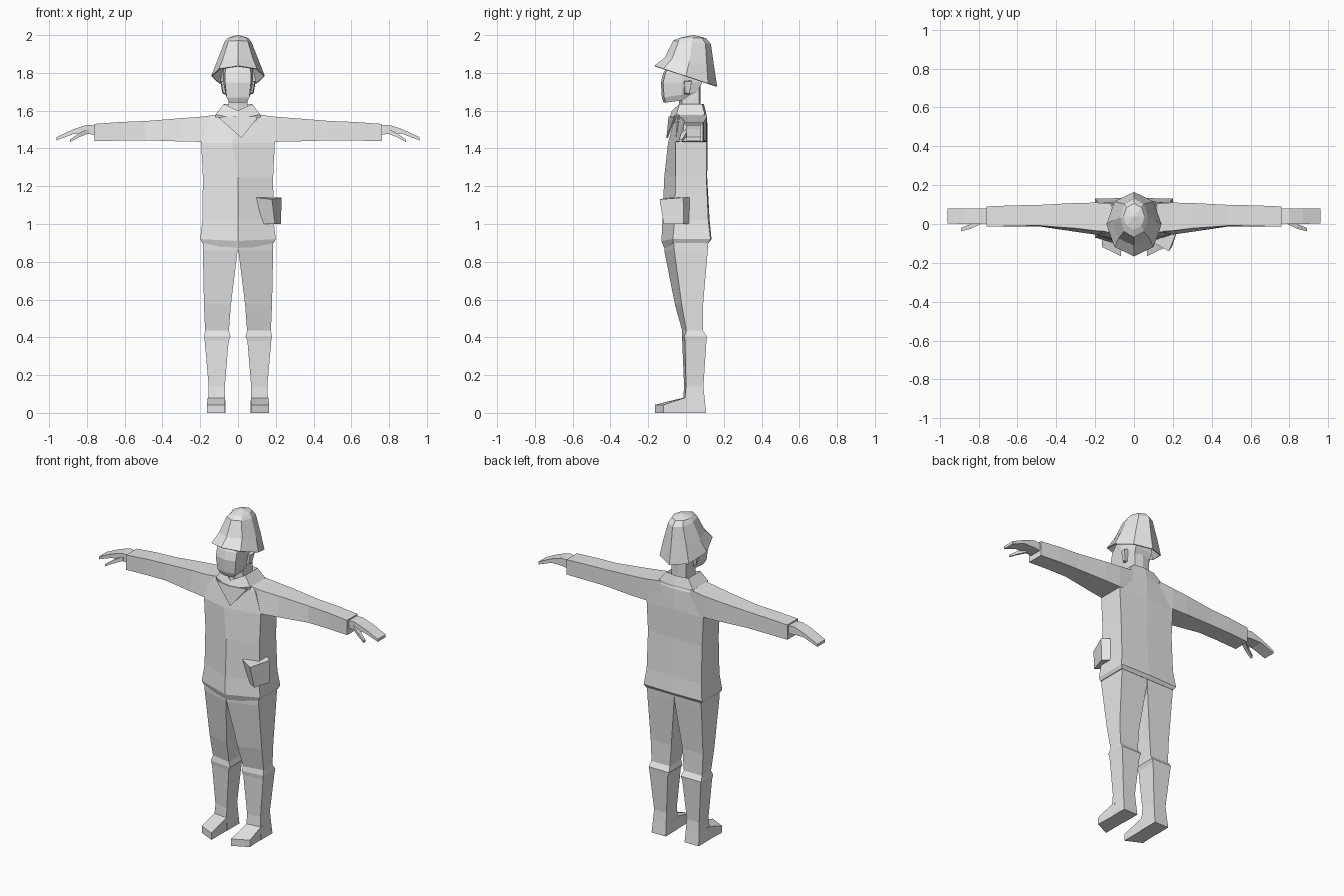
import bpy, bmesh, math

grey = bpy.data.materials.new("light grey")
grey.diffuse_color = (0.8, 0.8, 0.8, 1)


def loft(bm, rings, caps=(True, True)):
    """Skin a list of equal-length point rings."""
    vs = [[bm.verts.new(p) for p in r] for r in rings]
    n = len(rings[0])
    for a, b in zip(vs, vs[1:]):
        for i in range(n):
            j = (i + 1) % n
            bm.faces.new((a[i], a[j], b[j], b[i]))
    if caps[0]:
        bm.faces.new(vs[0][::-1])
    if caps[1]:
        bm.faces.new(vs[-1])


def part(name, shells, caps=(True, True), thick=0):
    bm = bmesh.new()
    for rings in shells:
        loft(bm, rings, caps)
    bmesh.ops.recalc_face_normals(bm, faces=bm.faces)
    me = bpy.data.meshes.new(name)
    bm.to_mesh(me)
    bm.free()
    me.materials.append(grey)
    ob = bpy.data.objects.new(name, me)
    bpy.context.collection.objects.link(ob)
    if thick:
        m = ob.modifiers.new("thickness", "SOLIDIFY")
        m.thickness = thick
    return ob


def both(rings):
    """The same shell on the right and the left."""
    return [rings, [[(-x, y, z) for x, y, z in r] for r in rings]]


def hexring(z, w, side, front, back, mid, cx=0, zf=None):
    return [(w, side, z), (cx, front, z if zf is None else zf), (-w, side, z),
            (-w, back, z), (0, mid, z), (w, back, z)]


# Jacket body with hem and off-centre closure
part("jacket", [[
    hexring(.90, .19, -.068, -.11, .12, .12, 0, .86),
    hexring(.92, .20, -.07, -.13, .13, .135, 0, .91),
    hexring(1.02, .188, -.06, -.125, .118, .125),
    hexring(1.25, .186, -.055, -.115, .108, .112),
    hexring(1.43, .195, -.055, -.095, .108, .115, -.03),
    hexring(1.56, .15, -.045, -.06, .10, .112),
    hexring(1.60, .085, -.03, -.045, .085, .095)]])

# Sleeves: x, lower front y, upper front y, back y, bottom z, top z
sleeve = [(.10, -.06, -.04, .105, 1.44, 1.58), (.195, -.055, -.035, .11, 1.435, 1.568),
          (.30, -.04, -.022, .108, 1.437, 1.56), (.49, -.012, -.008, .098, 1.443, 1.545),
          (.62, -.012, -.01, .096, 1.442, 1.54), (.76, -.014, -.014, .09, 1.438, 1.53)]
part("sleeves", both([[(x, a, z0), (x, b, z1), (x, c, z1), (x, c, z0)]
                      for x, a, b, c, z0, z1 in sleeve]))

# Hands and thumbs
hand = [(.74, .005, .08, 1.47, 1.52), (.80, .0, .08, 1.478, 1.525),
        (.87, .0, .08, 1.477, 1.502), (.96, .003, .08, 1.443, 1.46)]
thumb = [(.79, 0, .03, 1.48, 1.505), (.84, -.025, .0, 1.46, 1.482), (.89, -.037, -.02, 1.433, 1.447)]
for name, data in (("hands", hand), ("thumbs", thumb)):
    part(name, both([[(x, a, z0), (x, a, z1), (x, b, z1), (x, b, z0)]
                     for x, a, b, z0, z1 in data]))

# Collar
part("collar", [[
    hexring(1.53, .12, -.04, -.075, .095, .108),
    hexring(1.58, .118, -.05, -.09, .10, .108, 0, 1.555),
    hexring(1.635, .075, -.035, -.075, .085, .095, 0, 1.60),
    hexring(1.60, .06, -.02, -.06, .07, .08, 0, 1.58)]])

# Crossed lapel folded over the chest
lap = [(-.105, -.062, 1.565), (0, -.092, 1.57), (.105, -.062, 1.565), (.018, -.104, 1.455)]
part("lapel", [[lap, [(x, y + .008, z) for x, y, z in lap]]])

# Trouser legs: z, inner x, outer x, inner front y, outer front y, back y
leg = [(.93, .0, .185, -.115, -.068, .12), (.86, .002, .186, -.115, -.062, .115),
       (.57, .038, .18, -.058, -.022, .09), (.435, .048, .174, -.02, .002, .09)]
boot = [(.435, .048, .174, -.02, .002, .09), (.405, .04, .18, -.022, -.01, .11),
        (.38, .05, .176, -.02, -.005, .108), (.14, .07, .155, -.01, 0, .092),
        (.08, .068, .158, -.015, -.005, .098), (0, .065, .162, -.015, -.005, .107)]
for name, data in (("trouser_legs", leg), ("boots", boot)):
    part(name, both([[(a, fi, z), (b, fo, z), (b, k, z), (a, k, z)]
                     for z, a, b, fi, fo, k in data]))

# Boot toes, angled outwards
part("boot_toes", both([
    [(.068, .02, 0), (.16, .02, 0), (.16, .02, .08), (.068, .02, .08)],
    [(.068, -.015, 0), (.16, -.005, 0), (.16, -.005, .08), (.068, -.015, .08)],
    [(.068, -.165, 0), (.165, -.118, 0), (.165, -.118, .043), (.068, -.165, .043)]]))

# Hip pouch
part("pouch", [[
    [(.13, -.075, 1.0), (.195, -.118, 1.0), (.228, -.012, 1.0), (.175, .025, 1.0)],
    [(.097, -.095, 1.14), (.18, -.14, 1.13), (.23, -.015, 1.14), (.175, .027, 1.14)]]])

# Neck
part("neck", [[hexring(z, .05, -.02 - d, -.035 - d, .07, .078)
               for z, d in ((1.56, 0), (1.63, 0), (1.73, .01))]])


# Head: jaw and face in front, skull behind
def headring(w, f, ws, b, zf, zb):
    zm = zf + (zb - zf) * .5
    return [(w, f + .012, zf), (0, f, zf), (-w, f + .012, zf), (-ws, -.02, zm),
            (-ws * .75, b, zb), (ws * .75, b, zb), (ws, -.02, zm)]


part("head", [[headring(.045, -.118, .052, .03, 1.643, 1.665),
               headring(.06, -.128, .066, .06, 1.67, 1.70),
               headring(.068, -.133, .078, .085, 1.75, 1.75),
               headring(.068, -.12, .08, .09, 1.80, 1.80),
               headring(.06, -.08, .07, .09, 1.86, 1.86)]])

# Ears
part("ears", both([[(.065, -.012, 1.69), (.065, .018, 1.685), (.065, .03, 1.76), (.065, -.012, 1.76)],
                   [(.078, -.005, 1.695), (.082, .018, 1.69), (.094, .03, 1.755), (.088, -.008, 1.755)]]))


# Helmet: eight-sided shell tilted back, with a flared brim
def helmring(z, tilt, rx, front, back):
    cy, ry = (front + back) / 2, (back - front) / 2
    pts = []
    for i in range(8):
        a = math.tau * i / 8
        y = cy + ry * math.sin(a)
        pts.append((rx * math.cos(a), y, z - tilt * (y - cy)))
    return pts


part("helmet", [[helmring(1.783, .33, .142, -.167, .165),
                 helmring(1.86, .17, .112, -.112, .148),
                 helmring(1.962, .09, .072, -.068, .132),
                 helmring(1.985, .02, .055, -.03, .105),
                 helmring(2.0, 0, .004, .036, .044)]], (False, True), .006)
